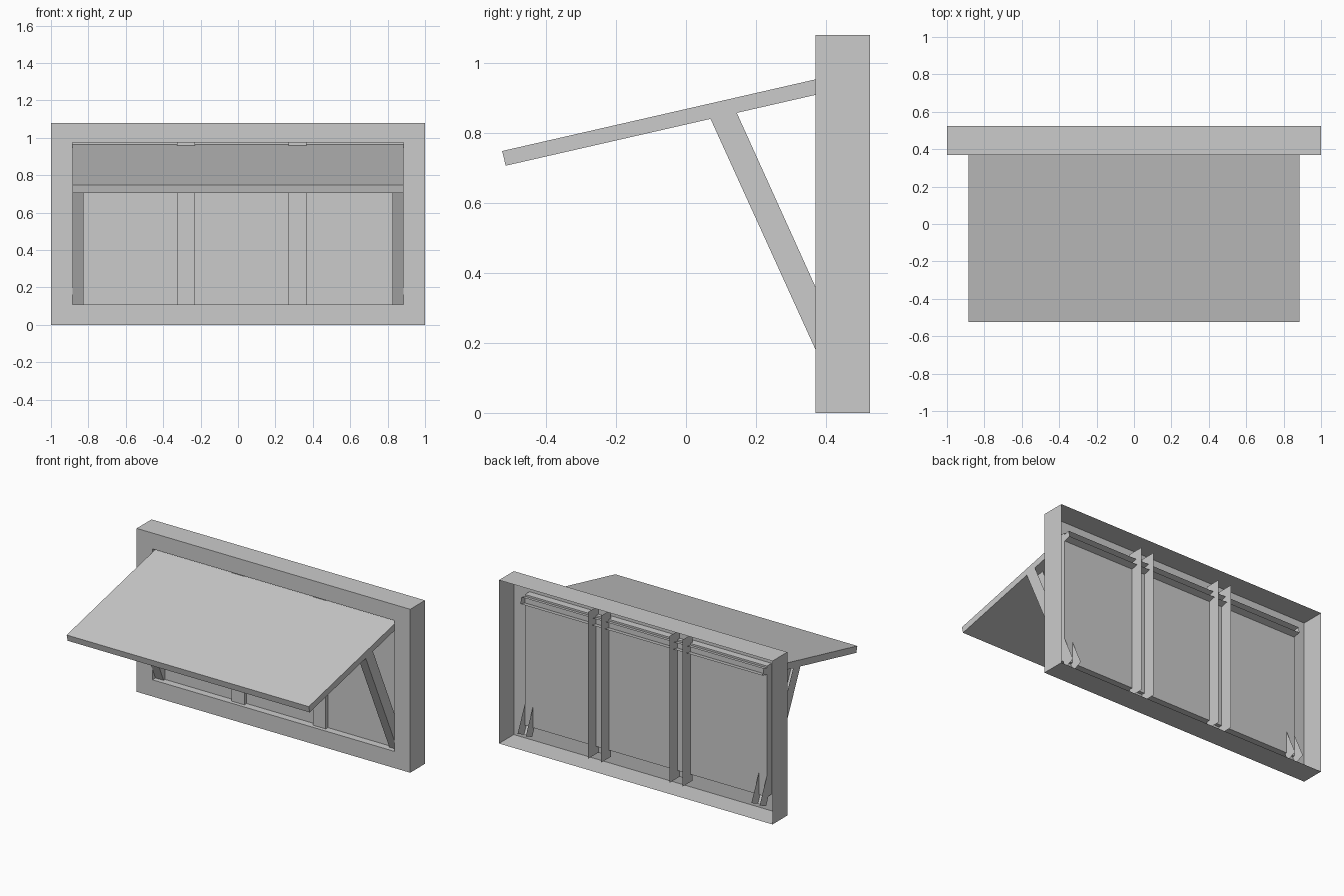
import bpy
import bmesh

cube = bpy.data.objects.get("Cube")
if cube:
    bpy.data.objects.remove(cube, do_unlink=True)

grey = bpy.data.materials.new("plain grey")
grey.use_nodes = True
grey.diffuse_color = (0.6, 0.6, 0.6, 1)
grey.node_tree.nodes["Principled BSDF"].inputs["Base Color"].default_value = (0.6, 0.6, 0.6, 1)


def finish(name, bm):
    mesh = bpy.data.meshes.new(name)
    bm.to_mesh(mesh)
    bm.free()
    mesh.materials.append(grey)
    obj = bpy.data.objects.new(name, mesh)
    bpy.context.collection.objects.link(obj)
    return obj


def prism(name, profile, start, end, axis="X", skip=(), caps=True):
    """Extrude a counter-clockwise profile along an axis, leaving skipped sides open."""
    bm = bmesh.new()

    def ring(w):
        return [bm.verts.new((w, a, b) if axis == "X" else (a, b, w)) for a, b in profile]

    low, high = ring(start), ring(end)
    n = len(profile)
    for i in range(n):
        j = (i + 1) % n
        if i not in skip:
            bm.faces.new((low[i], low[j], high[j], high[i]))
    if caps:
        bm.faces.new(low[::-1])
        bm.faces.new(high)
    return finish(name, bm)


# Frame: open-backed casing, front surround, reveal and recessed pane
FRONT, PANE, BACK = 0.37, 0.418, 0.525
outer = (1.0, 0.0, 1.08)
opening = (0.885, 0.11, 0.975)
bm = bmesh.new()
rings = []
for (half, z0, z1), y in ((outer, BACK), (outer, FRONT), (opening, FRONT), (opening, PANE)):
    corners = ((-half, z0), (half, z0), (half, z1), (-half, z1))
    rings.append([bm.verts.new((x, y, z)) for x, z in corners])
for a, b in zip(rings, rings[1:]):
    for i in range(4):
        j = (i + 1) % 4
        bm.faces.new((a[i], a[j], b[j], b[i]))
bm.faces.new(rings[-1])
finish("window_frame", bm)

# Mullions: channels passing through the pane, open behind
for side, x0, x1 in (("right", -0.325, -0.23), ("left", 0.27, 0.365)):
    channel = [(x0, 0.395), (x1, 0.395), (x1, 0.503), (x0, 0.503)]
    prism(side + "_mullion", channel, 0.06, 1.03, axis="Z", skip=(2,), caps=False)

# Awning: sloping board with an open rear end
board = [(-0.515, 0.706), (0.465, 0.93), (0.455, 0.972), (-0.525, 0.748)]
prism("awning_board", board, -0.885, 0.885, skip=(1,))

# Support struts: channels open on the rear and at both ends
strut = [(0.428, 0.053), (0.495, 0.083), (0.145, 0.857), (0.07, 0.84)]
for side, x0, x1 in (("right", -0.885, -0.825), ("left", 0.825, 0.885)):
    prism(side + "_strut", strut, x0, x1, skip=(0, 1, 2))
